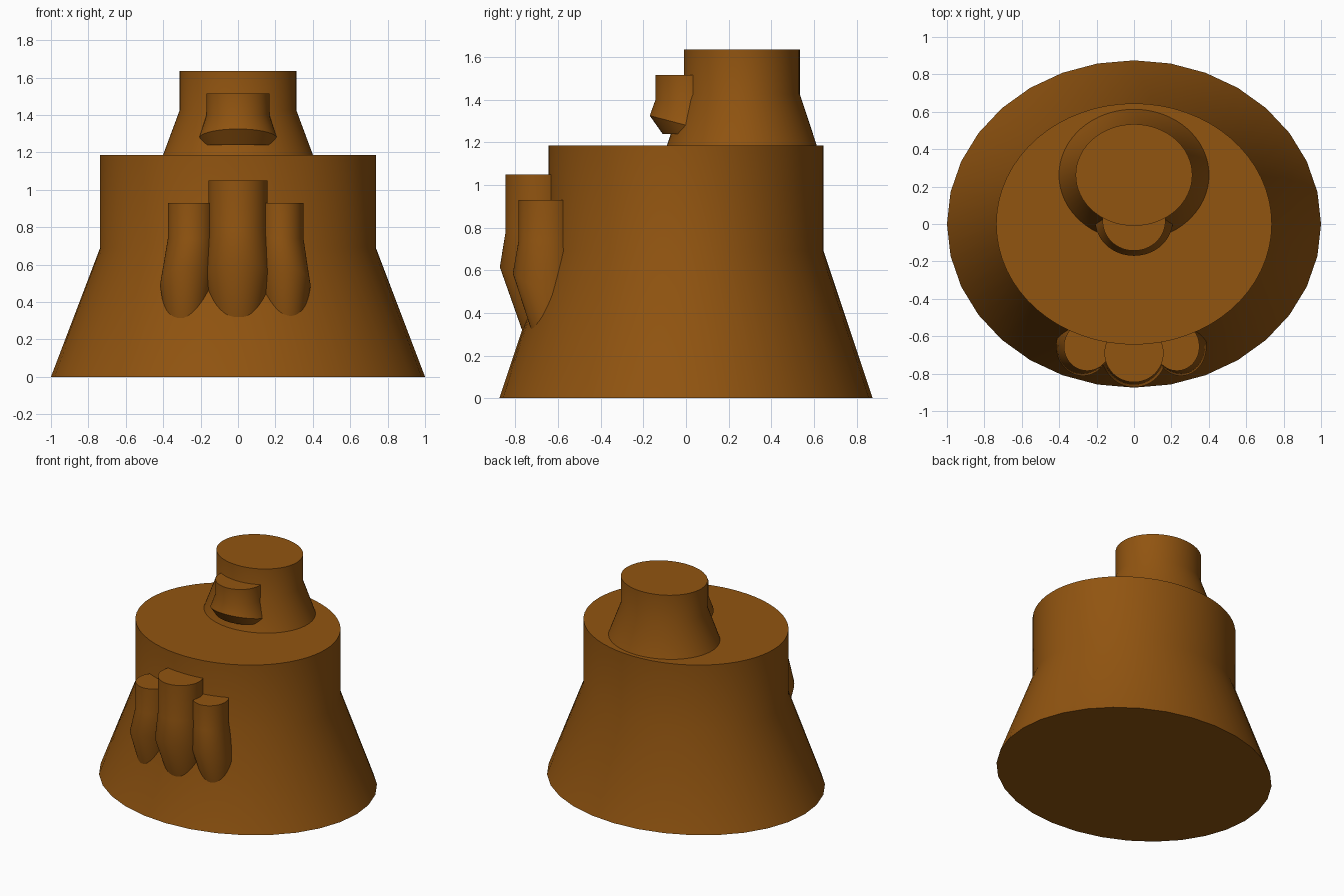
import bpy, bmesh, math

if "Cube" in bpy.data.objects:
    bpy.data.objects.remove(bpy.data.objects["Cube"])

SEGS = 64

brown = bpy.data.materials.new("brown")
brown.diffuse_color = (0.283, 0.089, 0.0052, 1.0)
brown.use_nodes = True
brown.node_tree.nodes["Principled BSDF"].inputs["Base Color"].default_value = brown.diffuse_color


def loft(name, rings):
    """Closed solid through elliptical rings, listed from top to bottom.
    ring = (cx, cy, rx, ry, z, drop, coarse): z is the height at the front,
    drop lowers the sides, coarse gives the ring half as many corners."""
    bm = bmesh.new()
    loops = []
    for cx, cy, rx, ry, z, drop, coarse in rings:
        loop = []
        for i in range(SEGS):
            a = 2 * math.pi * i / SEGS
            k = math.cos(2 * math.pi / SEGS) if coarse and i % 2 else 1.0
            side = min(1.0, 1.0 + math.sin(a))
            loop.append(bm.verts.new((cx + k * rx * math.cos(a),
                                      cy + k * ry * math.sin(a),
                                      z - drop * side)))
        loops.append(loop)
    for upper, lower in zip(loops, loops[1:]):
        for i in range(SEGS):
            j = (i + 1) % SEGS
            bm.faces.new((upper[i], lower[i], lower[j], upper[j]))
    bm.faces.new(loops[0])
    bm.faces.new(list(reversed(loops[-1])))
    bmesh.ops.recalc_face_normals(bm, faces=bm.faces)
    mesh = bpy.data.meshes.new(name)
    bm.to_mesh(mesh)
    bm.free()
    mesh.materials.append(brown)
    obj = bpy.data.objects.new(name, mesh)
    bpy.context.collection.objects.link(obj)
    bpy.ops.object.select_all(action='DESELECT')
    obj.select_set(True)
    bpy.context.view_layer.objects.active = obj
    bpy.ops.object.shade_smooth_by_angle(angle=math.radians(32))
    return obj


# Body: straight drum on a flared skirt
loft("body", [
    (0, 0, 0.737, 0.645, 1.185, 0, False),
    (0, 0, 0.737, 0.645, 0.69, 0, False),
    (0, 0, 1.0, 0.875, 0.0, 0, True),
])

# Head: the same shape, smaller and set back
loft("head", [
    (0, 0.262, 0.312, 0.272, 1.635, 0, False),
    (0, 0.262, 0.312, 0.272, 1.425, 0, False),
    (0, 0.262, 0.403, 0.353, 1.18, 0, False),
])

# Muzzle on the front of the head, undercut below
loft("muzzle", [
    (0, 0.015, 0.168, 0.158, 1.515, 0, False),
    (0, 0.015, 0.168, 0.158, 1.40, 0, False),
    (0, 0.020, 0.208, 0.190, 1.325, 0.05, False),
    (0, 0.030, 0.188, 0.140, 1.24, 0, False),
])


def finger(name, x, y, rx, ry, top, bend, kink, spread):
    """Upright finger that swells and then tapers back into the body."""
    loft(name, [
        (x, y, rx, ry, top, 0, False),
        (x, y, rx, ry, bend, 0, False),
        (x + spread, y, rx + 0.018, ry + 0.027, kink, 0.10, False),
        (x + spread * 1.4, y + 0.05, rx * 0.65, ry * 0.6, kink - 0.395, 0, False),
    ])


# Three fingers on the front of the body
finger("middle_finger", 0.0, -0.69, 0.158, 0.156, 1.05, 0.78, 0.615, 0.0)
finger("left_finger", -0.25, -0.655, 0.125, 0.130, 0.93, 0.74, 0.585, -0.024)
finger("right_finger", 0.23, -0.655, 0.120, 0.130, 0.93, 0.74, 0.585, 0.020)
